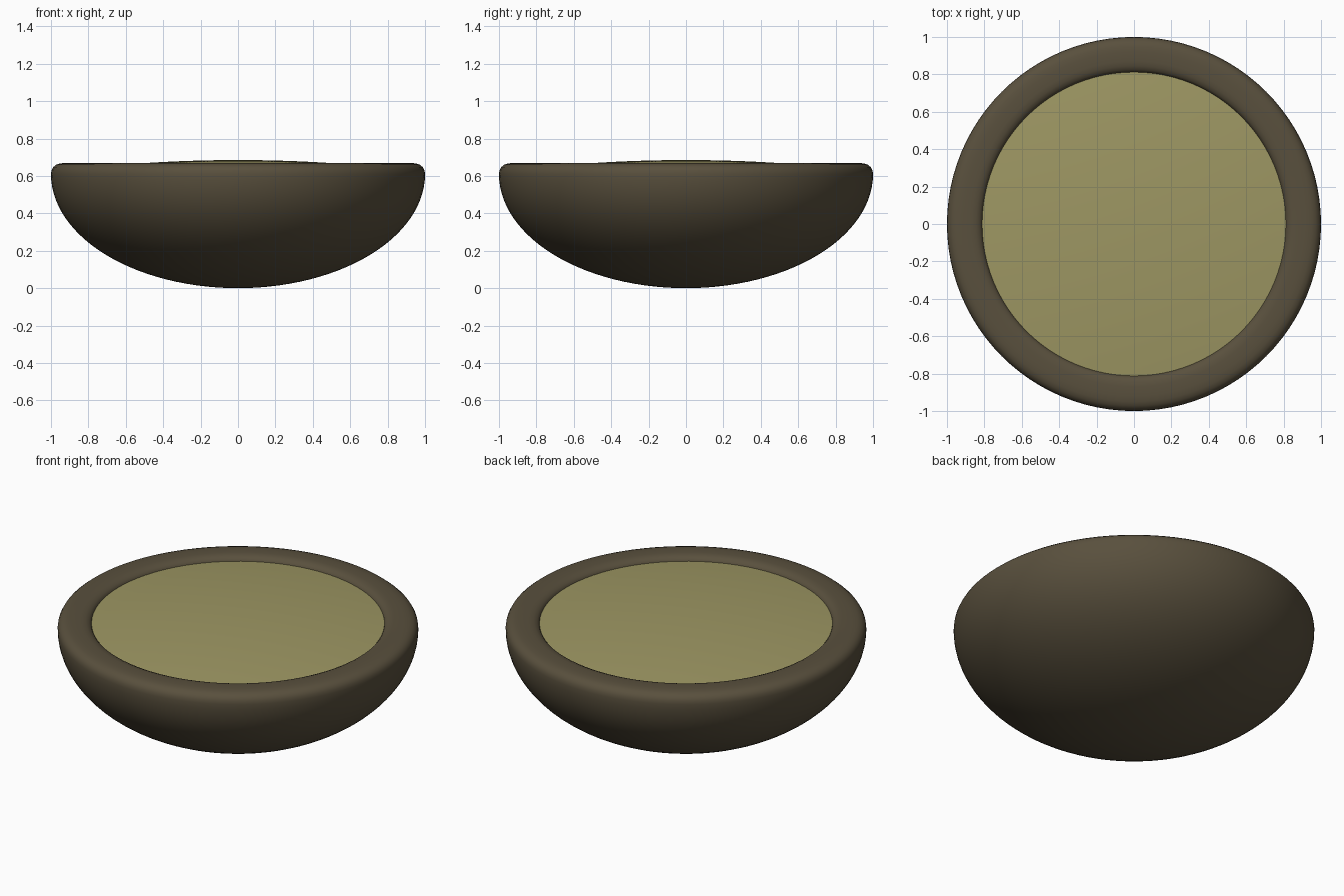
import bpy, bmesh
from math import sin, cos, pi, radians

if "Cube" in bpy.data.objects:
    bpy.data.objects.remove(bpy.data.objects["Cube"])

SEG = 96


def lathe(name, profile, color):
    """Revolve (radius, z) points about z; radius 0 makes a pole."""
    bm = bmesh.new()
    verts = [bm.verts.new((r, 0, z)) for r, z in profile]
    edges = [bm.edges.new(p) for p in zip(verts, verts[1:])]
    bmesh.ops.spin(bm, geom=verts + edges, cent=(0, 0, 0), axis=(0, 0, 1),
                   angle=2 * pi, steps=SEG, use_duplicate=False)
    bmesh.ops.remove_doubles(bm, verts=bm.verts, dist=1e-4)
    bmesh.ops.recalc_face_normals(bm, faces=bm.faces)
    mesh = bpy.data.meshes.new(name)
    bm.to_mesh(mesh)
    bm.free()
    obj = bpy.data.objects.new(name, mesh)
    bpy.context.collection.objects.link(obj)
    mat = bpy.data.materials.new(name + "_color")
    mat.diffuse_color = color
    mat.use_nodes = True
    mat.node_tree.nodes["Principled BSDF"].inputs["Base Color"].default_value = mat.diffuse_color
    mesh.materials.append(mat)
    bpy.ops.object.select_all(action='DESELECT')
    obj.select_set(True)
    bpy.context.view_layer.objects.active = obj
    bpy.ops.object.shade_smooth_by_angle(angle=radians(40))
    return obj


def arc(radius, height, top, n=28):
    """Quarter ellipse from the bottom pole up to the widest point."""
    return [(radius * sin(i / n * pi / 2), top - height * cos(i / n * pi / 2))
            for i in range(n + 1)]


# Bowl: outer shell, rounded lip, inner wall
outer = arc(1.0, 0.61, 0.61)
lip = [(0.997, 0.63), (0.988, 0.647), (0.972, 0.66), (0.95, 0.667),
       (0.92, 0.67), (0.87, 0.67), (0.845, 0.667), (0.825, 0.658),
       (0.814, 0.646), (0.81, 0.63)]
inner = arc(0.81, 0.48, 0.60)[::-1]
lathe("bowl", outer + lip + inner, (0.10, 0.08, 0.047, 1))

# Filling: gently domed surface closed by a flat underside
dome = [(0.812 * i / 16, 0.685 - 0.043 * (i / 16) ** 2) for i in range(17)]
lathe("filling", dome + [(0.812, 0.61), (0, 0.61)], (0.34, 0.31, 0.125, 1))
